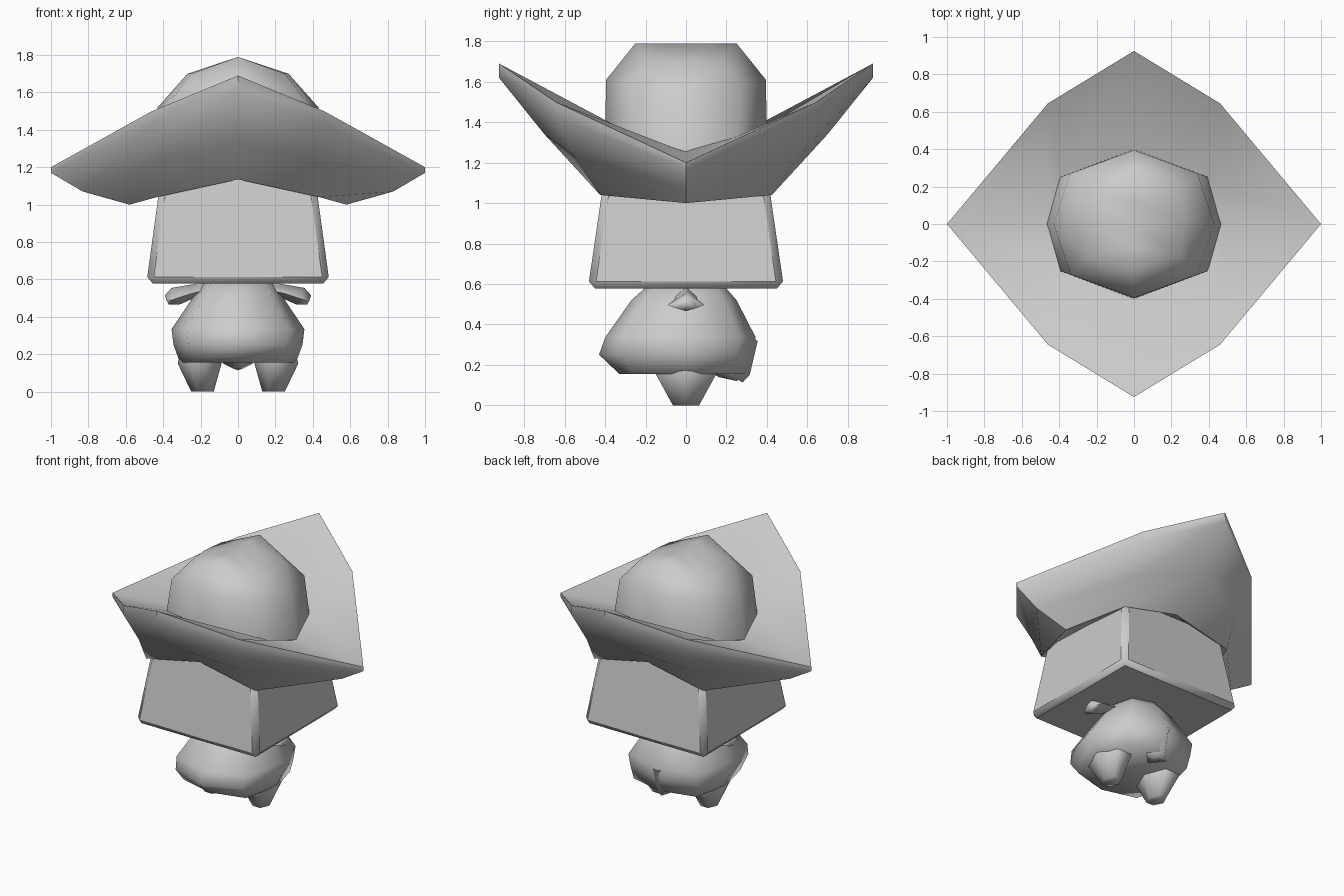
import bpy, bmesh, math
from mathutils import Vector

cube = bpy.data.objects.get("Cube")
if cube:
    bpy.data.objects.remove(cube, do_unlink=True)

clay = bpy.data.materials.new("plain grey")
clay.use_nodes = True
GREY = (0.6, 0.6, 0.6, 1)
clay.diffuse_color = GREY
clay.node_tree.nodes["Principled BSDF"].inputs["Base Color"].default_value = GREY


def loft(name, rings, angle=60, cap_start=True, cap_end=True):
    """Skin a list of equal-length point rings into one object."""
    bm = bmesh.new()
    loops = [[bm.verts.new(p) for p in ring] for ring in rings]
    n = len(loops[0])
    for a, b in zip(loops, loops[1:]):
        for i in range(n):
            j = (i + 1) % n
            bm.faces.new((a[i], a[j], b[j], b[i]))
    if cap_start:
        bm.faces.new(loops[0])
    if cap_end:
        bm.faces.new(loops[-1])
    bmesh.ops.remove_doubles(bm, verts=bm.verts, dist=1e-4)
    bmesh.ops.recalc_face_normals(bm, faces=bm.faces)
    mesh = bpy.data.meshes.new(name)
    bm.to_mesh(mesh)
    bm.free()
    obj = bpy.data.objects.new(name, mesh)
    bpy.context.collection.objects.link(obj)
    mesh.materials.append(clay)
    bpy.ops.object.select_all(action="DESELECT")
    obj.select_set(True)
    bpy.context.view_layer.objects.active = obj
    bpy.ops.object.shade_smooth_by_angle(angle=math.radians(angle))
    return obj


def octagon(side, diag, front):
    """Eight points from side (x, z), diagonal (x, y, z) and front (y, z)."""
    (sx, sz), (dx, dy, dz), (fy, fz) = side, diag, front
    return [(sx, 0, sz), (dx, dy, dz), (0, fy, fz), (-dx, dy, dz),
            (-sx, 0, sz), (-dx, -dy, dz), (0, -fy, fz), (dx, -dy, dz)]


def rect(x, y, z):
    return [(x, y, z), (-x, y, z), (-x, -y, z), (x, -y, z)]


# Hat brim: underside from the head outwards, rim, then top back to the crown
loft("hat_brim", [
    octagon((0.38, 1.10), (0.37, 0.37, 1.12), (0.38, 1.17)),
    octagon((0.58, 1.00), (0.435, 0.425, 1.04), (0.435, 1.135)),
    octagon((0.83, 1.07), (0.40, 0.56, 1.24), (0.70, 1.34)),
    octagon((1.00, 1.17), (0.46, 0.645, 1.43), (0.925, 1.62)),
    octagon((1.00, 1.20), (0.46, 0.645, 1.50), (0.925, 1.69)),
    octagon((0.47, 1.25), (0.40, 0.23, 1.32), (0.40, 1.38)),
], angle=50)

# Hat crown: octagonal wall narrowing to a short ridge
loft("hat_crown", [
    octagon((0.47, 1.22), (0.40, 0.25, 1.29), (0.40, 1.34)),
    octagon((0.43, 1.52), (0.34, 0.27, 1.58), (0.395, 1.61)),
    octagon((0.27, 1.70), (0.25, 0.17, 1.70), (0.25, 1.79)),
    octagon((0.0, 1.79), (0.0, 0.12, 1.79), (0.25, 1.79)),
], angle=80, cap_end=False)

# Head: tapered box with bevelled edges
head = loft("head", [rect(0.49, 0.485, 0.578), rect(0.41, 0.40, 1.16)], angle=60)
bevel = head.modifiers.new("soft_edges", "BEVEL")
bevel.width = 0.035
bevel.segments = 1


# Body: pear shape with a deeper belly at the front
def body_ring(x, front, back, z, k=0.77):
    return [(x, 0, z), (x * k, back * k, z), (0, back, z), (-x * k, back * k, z),
            (-x, 0, z), (-x * k, -front * k, z), (0, -front, z), (x * k, -front * k, z)]


loft("body", [
    body_ring(0.31, 0.33, 0.30, 0.155, 0.8),
    body_ring(0.345, 0.43, 0.33, 0.25),
    body_ring(0.355, 0.40, 0.345, 0.335),
    body_ring(0.23, 0.27, 0.25, 0.52),
    body_ring(0.17, 0.18, 0.18, 0.60),
], angle=85)

# Tail: stub pointing down and back
loft("tail", [
    [(0.17, 0.24, 0.32), (0, 0.355, 0.32), (-0.17, 0.24, 0.32), (0, 0.08, 0.2)],
    [(0.08, 0.23, 0.15), (0, 0.315, 0.15), (-0.08, 0.23, 0.15), (0, 0.16, 0.14)],
    [(0.03, 0.26, 0.125), (0, 0.28, 0.113), (-0.03, 0.26, 0.125), (0, 0.25, 0.12)],
], angle=85)


# Legs and arms, one per side
def leg_ring(s, cx, rx, ry, z):
    return [(s * (cx + rx * math.cos(t)), ry * math.sin(t), z)
            for t in (i * math.pi / 3 for i in range(6))]


for side, s in (("left", 1), ("right", -1)):
    loft(f"{side}_leg", [
        leg_ring(s, 0.20, 0.10, 0.19, 0.24),
        leg_ring(s, 0.205, 0.117, 0.17, 0.15),
        leg_ring(s, 0.19, 0.06, 0.075, 0.0),
    ], angle=75)
    arm = []
    for x, z, ry, rz in ((0.14, 0.56, 0.05, 0.03), (0.25, 0.535, 0.055, 0.035),
                         (0.335, 0.51, 0.09, 0.045), (0.38, 0.49, 0.055, 0.025)):
        tilt = 0.45 * rz
        arm.append([(s * (x + tilt), 0, z + rz), (s * x, ry, z - 0.3 * rz),
                    (s * (x - tilt), 0, z - rz), (s * x, -ry, z - 0.3 * rz)])
    loft(f"{side}_arm", arm, angle=75)
